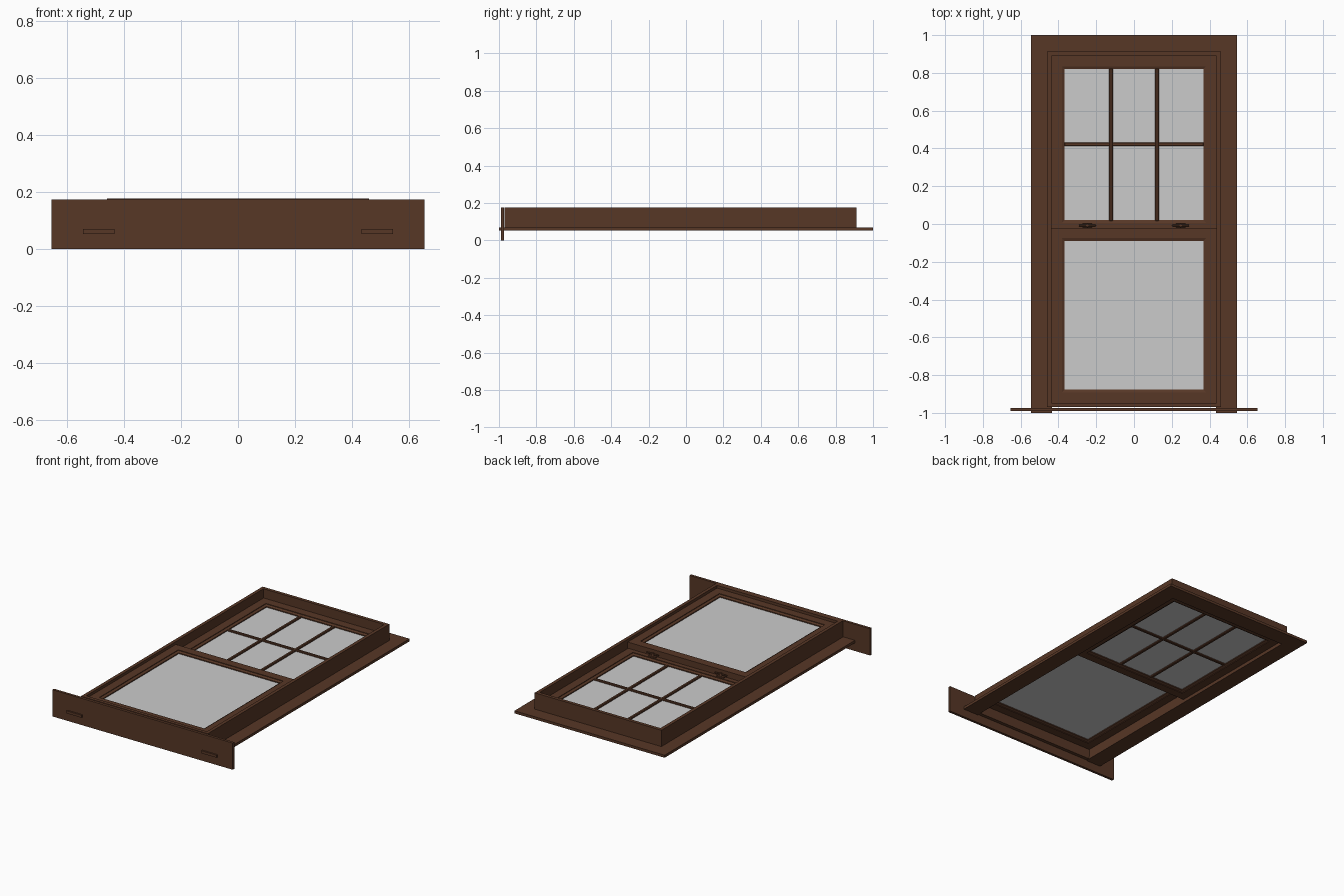
import bpy, bmesh, math
from mathutils import Matrix

if "Cube" in bpy.data.objects:
    bpy.data.objects.remove(bpy.data.objects["Cube"])


def material(name, rgb):
    m = bpy.data.materials.new(name)
    m.diffuse_color = (*rgb, 1)
    m.use_nodes = True
    m.node_tree.nodes["Principled BSDF"].inputs["Base Color"].default_value = m.diffuse_color
    return m


WOOD = material("brown_wood", (0.095, 0.038, 0.019))
GLASS = material("pale_glass", (0.6, 0.6, 0.6))


def finish(name, bm, mat):
    bmesh.ops.recalc_face_normals(bm, faces=bm.faces)
    me = bpy.data.meshes.new(name)
    bm.to_mesh(me)
    bm.free()
    me.materials.append(mat)
    ob = bpy.data.objects.new(name, me)
    bpy.context.collection.objects.link(ob)
    return ob


def box(name, x0, x1, y0, y1, z0, z1, mat=WOOD, bevel=0):
    bm = bmesh.new()
    bmesh.ops.create_cube(bm, size=1)
    bm.transform(Matrix.Translation(((x0 + x1) / 2, (y0 + y1) / 2, (z0 + z1) / 2))
                 @ Matrix.Diagonal((x1 - x0, y1 - y0, z1 - z0, 1)))
    if bevel:
        bmesh.ops.bevel(bm, geom=bm.edges[:], offset=bevel, segments=1, affect='EDGES')
    return finish(name, bm, mat)


def frame(name, x, y0, y1, profile, closed=True):
    """Sweep an (inset, z) profile round a rectangle with mitred corners.
    An open frame has no bottom rail: its legs stop square at y0."""
    bm = bmesh.new()
    # corner position and the inward direction of the mitre
    corners = [(-x, y0, 1, 1 if closed else 0), (-x, y1, 1, -1),
               (x, y1, -1, -1), (x, y0, -1, 1 if closed else 0)]
    rings = [[bm.verts.new((cx + dx * i, cy + dy * i, z)) for i, z in profile]
             for cx, cy, dx, dy in corners]
    n = len(profile)
    for k in range(4 if closed else 3):
        a, b = rings[k], rings[(k + 1) % 4]
        for j in range(n):
            bm.faces.new((a[j], a[(j + 1) % n], b[(j + 1) % n], b[j]))
    if not closed:
        bm.faces.new(rings[0])
        bm.faces.new(rings[3])
    return finish(name, bm, WOOD)


def rect(width, z0, z1):
    return [(0, z0), (width, z0), (width, z1), (0, z1)]


def sash(name, x, y0, y1, z0, z1):
    """Mitred sash rails with a sloped glazing bead, and the pane."""
    s, w, d = 0.055, 0.07, 0.01
    frame(name + "_frame", x, y0, y1,
          [(0, z0), (s, z0), (s, z0 + 0.004), (w, z0 + d), (w, z1 - d), (s, z1 - 0.004), (s, z1), (0, z1)])
    zc = (z0 + z1) / 2
    e = w - 0.006
    box(name + "_glass", -x + e, x - e, y0 + e, y1 - e, zc - 0.004, zc + 0.004, GLASS)


# Flat outer casing: two legs and a head, poking through the sill board
frame("casing", 0.545, -1.0, 1.0, rect(0.11, 0.053, 0.07), closed=False)

# Deep jamb box around the sashes
frame("jamb", 0.46, -0.97, 0.912, rect(0.022, 0.055, 0.177))

# Wide sill board across the bottom
box("sill", -0.655, 0.655, -0.99, -0.973, 0, 0.175)

# Sliding sashes, the lower one in front of the upper one
sash("lower_sash", 0.437, -0.947, -0.02, 0.12, 0.16)
sash("upper_sash", 0.437, -0.05, 0.89, 0.077, 0.117)

# Glazing bars of the upper sash
for side, x in (("left", -0.122), ("right", 0.122)):
    box("vertical_bar_" + side, x - 0.01, x + 0.01, 0.015, 0.825, 0.083, 0.111, bevel=0.004)
box("horizontal_bar", -0.37, 0.37, 0.412, 0.432, 0.084, 0.11, bevel=0.004)

# Sash locks on the meeting rail
for side, x in (("left", -0.247), ("right", 0.247)):
    box("lock_base_" + side, x - 0.025, x + 0.025, -0.02, 0.004, 0.116, 0.126, bevel=0.002)
    box("lock_lever_" + side, x - 0.045, x + 0.045, -0.013, -0.003, 0.134, 0.141, bevel=0.002)
    bm = bmesh.new()
    bmesh.ops.create_cone(bm, cap_ends=True, segments=16, radius1=0.01, radius2=0.008, depth=0.02,
                          matrix=Matrix.Translation((x, -0.008, 0.134)))
    finish("lock_pivot_" + side, bm, WOOD)
